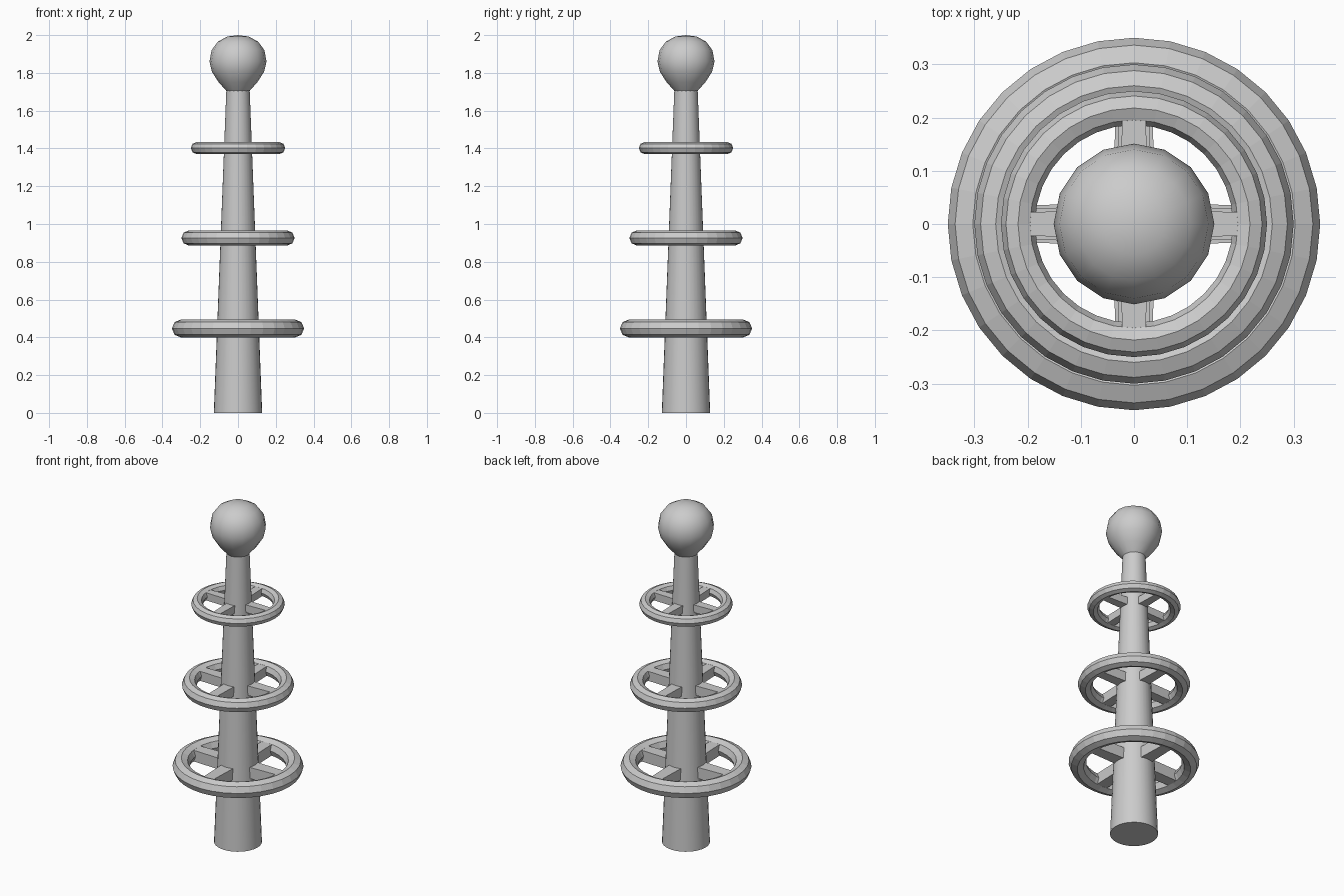
import bpy, bmesh
from math import cos, sin, pi
from mathutils import Matrix

if "Cube" in bpy.data.objects:
    bpy.data.objects.remove(bpy.data.objects["Cube"])


def finish(name, bm, smooth=False):
    bmesh.ops.remove_doubles(bm, verts=bm.verts, dist=1e-5)
    bmesh.ops.recalc_face_normals(bm, faces=bm.faces)
    mesh = bpy.data.meshes.new(name)
    bm.to_mesh(mesh)
    bm.free()
    ob = bpy.data.objects.new(name, mesh)
    bpy.context.collection.objects.link(ob)
    if smooth:
        bpy.ops.object.select_all(action='DESELECT')
        ob.select_set(True)
        bpy.context.view_layer.objects.active = ob
        bpy.ops.object.shade_smooth_by_angle(angle=pi / 5)
    return ob


def lathe(name, profile, sides, closed=False, smooth=False):
    """Revolve an (r, z) profile about the z axis."""
    bm = bmesh.new()
    vs = [bm.verts.new((r, 0, z)) for r, z in profile]
    n = len(vs)
    edges = [bm.edges.new((vs[i], vs[(i + 1) % n])) for i in range(n if closed else n - 1)]
    bmesh.ops.spin(bm, geom=vs + edges, cent=(0, 0, 0), axis=(0, 0, 1),
                   angle=2 * pi, steps=sides, use_merge=True)
    return finish(name, bm, smooth)


def spokes(name, z, r, reach):
    """Four tapered bars running from the column to the ring."""
    bm = bmesh.new()
    inner, h = 0.05, 0.7 * r
    for k in range(4):
        vs = bmesh.ops.create_cube(bm, size=2)['verts']
        for v in vs:
            out = v.co.x > 0
            v.co = (reach if out else inner,
                    v.co.y * r * (0.68 if out else 0.85), z + v.co.z * h)
        bmesh.ops.rotate(bm, verts=vs, cent=(0, 0, 0), matrix=Matrix.Rotation(k * pi / 2, 3, 'Z'))
    return finish(name, bm)


# Tapered column
lathe("column", [(0, 0), (0.128, 0), (0.061, 1.73), (0, 1.73)], 32, smooth=True)

# Rounded knob on top
lathe("top_knob", [(0, 1.705), (0.062, 1.705), (0.102, 1.75), (0.138, 1.805), (0.151, 1.86),
                   (0.14, 1.92), (0.107, 1.965), (0.058, 1.992), (0, 2.0)], 16, smooth=True)

# Three octagonal-section rings with spokes: centre height, main radius, tube radius
for label, z, R, r in (("lower", 0.447, 0.303, 0.047),
                       ("middle", 0.926, 0.26, 0.04),
                       ("upper", 1.402, 0.218, 0.032)):
    section = [(R + r * cos(a * pi / 4), z + r * sin(a * pi / 4)) for a in range(8)]
    lathe(label + "_ring", section, 32, closed=True)
    spokes(label + "_spokes", z, r, R - 0.5 * r)
